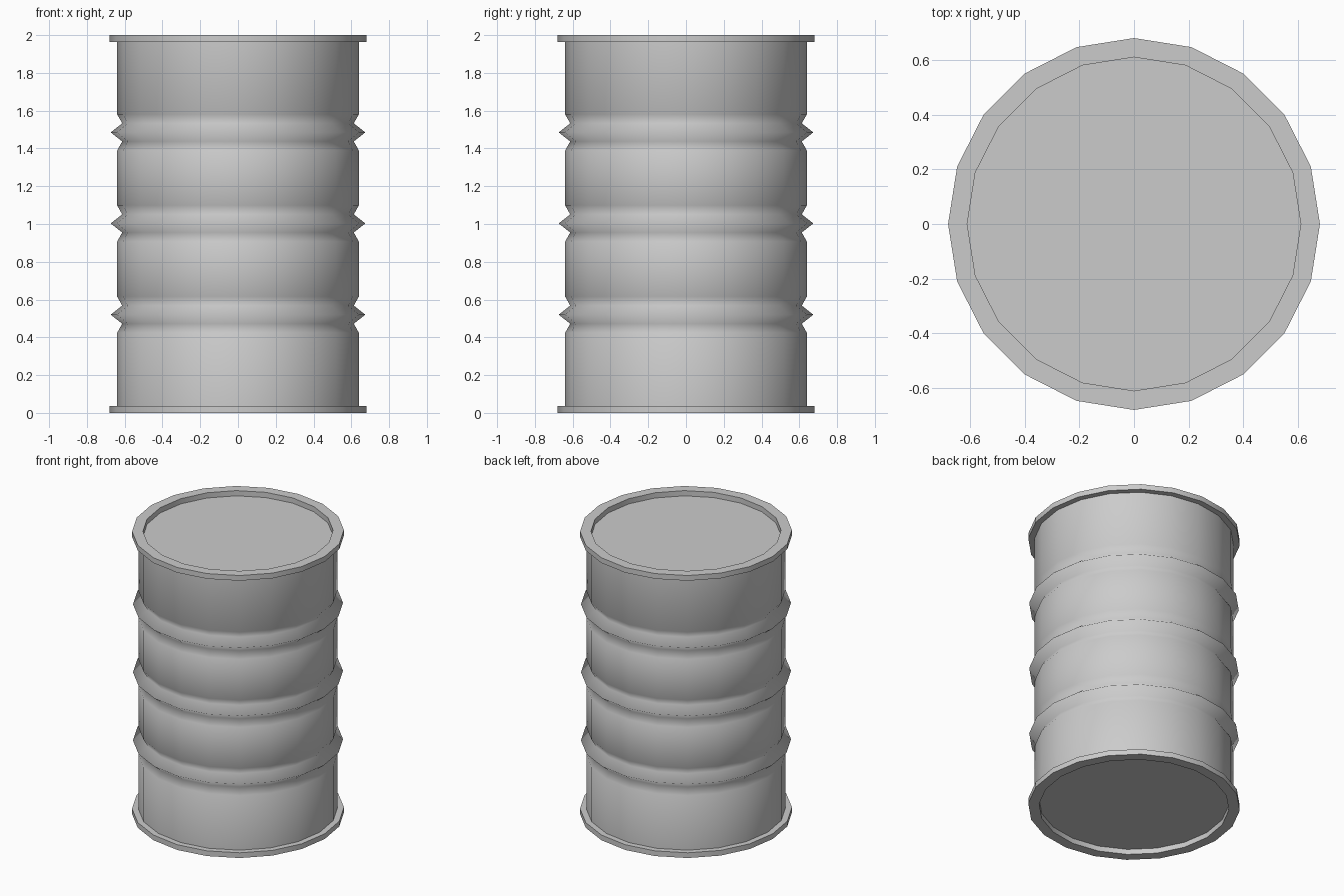
import bpy, bmesh, math

if "Cube" in bpy.data.objects:
    bpy.data.objects.remove(bpy.data.objects["Cube"])

SIDES = 20
R_BODY, R_RIM, R_LID = 0.64, 0.68, 0.61
RIM_H = 0.037
RIBS = (0.52, 1.003, 1.485)

# Profile from bottom lid to top lid: (radius, z, sharp ring)
profile = [(R_LID, RIM_H, True), (R_LID, 0, True), (R_RIM, 0, True),
           (R_RIM, RIM_H, True), (R_BODY, RIM_H, True)]
for z in RIBS:
    profile += [(R_BODY, z - 0.096, False), (0.613, z - 0.048, False),
                (0.674, z, False),
                (0.613, z + 0.048, False), (R_BODY, z + 0.096, False)]
profile += [(r, 2 - z, s) for r, z, s in reversed(profile[:5])]

# Lathe the profile into rings
bm = bmesh.new()
rings = []
for r, z, _ in profile:
    rings.append([bm.verts.new((r * math.cos(a), r * math.sin(a), z))
                  for a in (2 * math.pi * i / SIDES for i in range(SIDES))])
for lo, hi in zip(rings, rings[1:]):
    for i in range(SIDES):
        j = (i + 1) % SIDES
        bm.faces.new((lo[i], lo[j], hi[j], hi[i])).smooth = True

# Recessed lids
bm.faces.new(rings[0][::-1])
bm.faces.new(rings[-1])

# Hard edges around the rims, soft ribs
for ring, (_, _, sharp) in zip(rings, profile):
    if sharp:
        for i in range(SIDES):
            bm.edges.get((ring[i], ring[(i + 1) % SIDES])).smooth = False

bmesh.ops.recalc_face_normals(bm, faces=bm.faces[:])
mesh = bpy.data.meshes.new("barrel")
bm.to_mesh(mesh)
bm.free()
bpy.context.collection.objects.link(bpy.data.objects.new("barrel", mesh))
